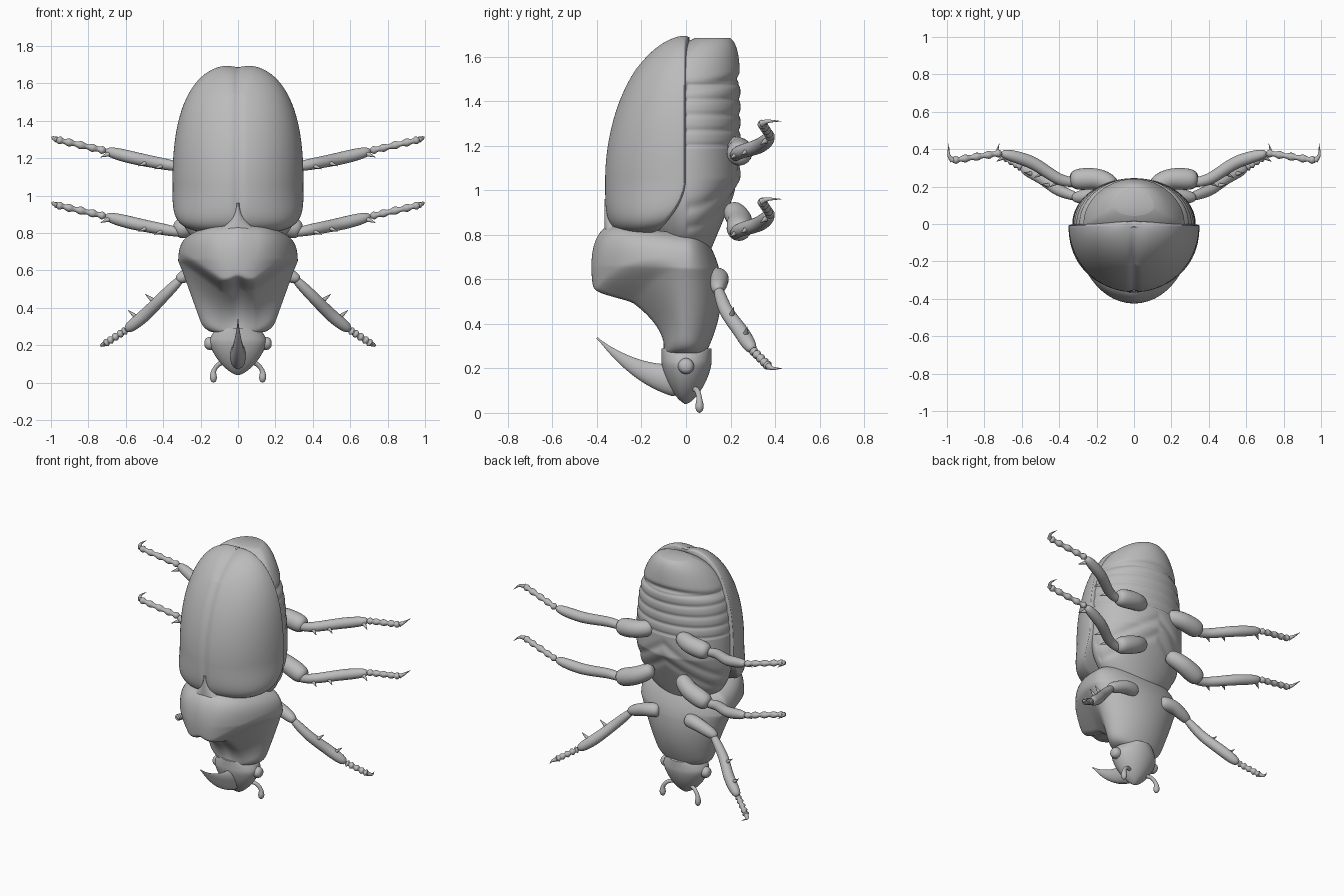
import bpy, bmesh, math
from mathutils import Vector

cube = bpy.data.objects.get("Cube")
if cube:
    bpy.data.objects.remove(cube, do_unlink=True)

grey = bpy.data.materials.new("plain grey")
grey.use_nodes = True
grey.diffuse_color = (.5, .5, .5, 1)
grey.node_tree.nodes["Principled BSDF"].inputs["Base Color"].default_value = grey.diffuse_color


def bell(value, width):
    return math.exp(-(value / width) ** 2)


def dome(u, power):
    """Superellipse profile: full at zero, closing at one."""
    u = min(1, max(0, u))
    return max(.04, (1 - u ** power) ** (1 / power))


def spindle(t):
    """Rounded limb thickness, closing at both ends."""
    return max(.1, (1 - abs(2 * t - 1) ** 4) ** .5)


def taper(t):
    return max(.1, 1 - t)


def skin(name, rings):
    """Closed smooth mesh through equal rings of points."""
    bm = bmesh.new()
    loops = [[bm.verts.new(point) for point in ring] for ring in rings]
    count = len(loops[0])
    for lower, upper in zip(loops, loops[1:]):
        for i in range(count):
            j = (i + 1) % count
            bm.faces.new((lower[i], lower[j], upper[j], upper[i]))
    bm.faces.new(loops[0])
    bm.faces.new(loops[-1])
    bmesh.ops.recalc_face_normals(bm, faces=bm.faces)
    mesh = bpy.data.meshes.new(name)
    bm.to_mesh(mesh)
    bm.free()
    mesh.materials.append(grey)
    mesh.shade_smooth()
    bpy.context.collection.objects.link(bpy.data.objects.new(name, mesh))


def loft(name, bottom, top, section, sculpt, count=128, levels=100):
    """Upright body; section(z) gives half width, middle, front and back y."""
    rings = []
    for level in range(levels + 1):
        z = bottom + (top - bottom) * (1 - math.cos(math.pi * level / levels)) / 2
        width, middle, front, back = section(z)
        ring = []
        for i in range(count):
            angle = math.tau * i / count
            s = math.sin(angle)
            reach = (back if s > 0 else front) - middle
            ring.append(sculpt(width * math.cos(angle), middle + abs(s) * reach, z))
        rings.append(ring)
    skin(name, rings)


def along(points, t):
    """Point at fraction t on a smooth curve through the points."""
    last = len(points) - 1
    i = min(int(t * last), last - 1)
    f = t * last - i
    a, b, c, d = (Vector(points[max(0, min(last, k))]) for k in range(i - 1, i + 3))
    return (b * 2 + (c - a) * f + (a * 2 - b * 5 + c * 4 - d) * f ** 2
            + (b * 3 - a - c * 3 + d) * f ** 3) / 2


def tube(name, points, radius, thickness, side=1, steps=32, count=20):
    """Limb along a curve; thickness(t) scales the radius, side scales x."""
    centres = [along(points, i / steps) for i in range(steps + 1)]
    rings, normal = [], None
    for i, centre in enumerate(centres):
        ahead = (centres[min(i + 1, steps)] - centres[max(i - 1, 0)]).normalized()
        normal = normal - ahead * normal.dot(ahead) if normal else ahead.orthogonal()
        normal.normalize()
        across = ahead.cross(normal)
        size = radius * thickness(i / steps)
        ring = []
        for k in range(count):
            angle = math.tau * k / count
            x, y, z = centre + (normal * math.cos(angle) + across * math.sin(angle)) * size
            ring.append((x * side, y, z))
        rings.append(ring)
    skin(name, rings)


# Wing cases with a centre seam and a notch at the tip
def wing_section(z):
    up, down = max(0, z - 1.05) / .65, max(0, 1.05 - z) / .25
    width = .35 * dome(up, 2.5) * dome(down, 4)
    depth = .365 * dome(up, 1.9) * dome(down, 4) ** .5
    middle = -.01 - .16 * down ** 2
    return width, middle, min(middle, -depth), middle + .025


def wing_shape(x, y, z):
    if y < -.02:
        y += .012 * bell(x, .018)
    return x, y, z - .012 * bell(x, .05) * dome((1.7 - z) / .15, 2)


loft("wing_cases", .8, 1.7, wing_section, wing_shape)

# Raised triangle between the wing cases
loft("wing_base_triangle", .8, .96,
     lambda z: (.01 + 4 * (.96 - z) ** 2, -.33, -.367, -.3), lambda x, y, z: (x, y, z), 32, 16)


# Abdomen with folded segments and a rounded tail plate
def abdomen_section(z):
    up, down = max(0, z - 1.05) / .65, max(0, 1.05 - z) / .35
    swell = dome(up, 2.5) * dome(down, 2.5)
    middle = .11 * up ** 8
    return .33 * swell, middle, middle - .15 * swell, .245 * dome(up, 8) * (1 - .6 * down)


def abdomen_shape(x, y, z):
    if y > 0:
        fold = .06 * bell(z - 1.5 + .4 * x * x, .02)
        if 1.2 < z < 1.48:
            fold += .035 * (1 - abs(math.sin((z - 1.2) / .07 * math.pi))) ** 1.5
        for height in (1.02, 1.13):
            fold += .035 * bell(z - height + .65 * abs(x), .03)
        y *= 1 - fold
        x *= 1 - .6 * fold
    return x, y, z


loft("abdomen", .7, 1.685, abdomen_section, abdomen_shape, levels=180)


# Front shield with an overhanging two-lobed hump
def shield_section(z):
    rim = dome((z - .6) / .25, 4)
    width = min(.18 + .36 * (z - .27), .32 * rim) * dome((.36 - z) / .1, 4)
    return width, 0, -rim ** .3, .16 - .9 * (z - .55) ** 2


def shield_shape(x, y, z):
    if y < 0:
        level = z - .7 * max(0, abs(x) - .09) - .02 * bell(x, .035)
        slope = .1 + 3.2 * max(0, level - .28) ** 2
        hump = .425 - .8 * (level - .64) ** 2
        blend = max(0, min(1, (level - .49) / .07))
        blend *= blend * (3 - 2 * blend)
        y *= slope + (hump - slope) * blend
    return x, y, z - .5 * max(0, y + .3) * max(0, z - .6)


loft("front_shield", .27, .84, shield_section, shield_shape)


# Head with an upswept horn
def head_section(z):
    swell = dome((.23 - z) / .19, 1.5)
    return .155 * swell * dome((z - .2) / .13, 2), -.01, -.11 * swell, .115 * swell


loft("head", .04, .29, head_section, lambda x, y, z: (x, y, z), 64, 40)
tube("horn", [(0, -.05 * i, .145 + 1.2 * (.05 * i) ** 2) for i in range(9)], .085,
     lambda t: min(1, .4 + 5 * t) * max(.05, 1 - t) ** .95, .6)


def leg(name, side, girth, flare, thigh, shin, toe, claw, spine, spots):
    """Thigh, spined shin, five-beaded foot and hooked claw."""
    tube(name + "_thigh", thigh, girth, lambda t: spindle(t) * (1 + flare * (t - .5)), side)
    tube(name + "_shin", shin, .037, lambda t: spindle(t) * (.75 + .25 * t), side)
    tube(name + "_foot", [shin[-1], toe], .021,
         lambda t: .82 - .2 * math.cos(math.tau * 5 * t), side, 40, 14)
    tube(name + "_claw", [toe] + claw, .016, taper, side, 16, 12)
    for t in spots:
        base = along(shin, t)
        tube(name + "_spine", [base, base + Vector(spine)], .02, taper, side, 6, 10)


# Paired legs, eyes and antennae
for side, tag in ((1, "left"), (-1, "right")):
    for place, drop, lift in (("_hind_leg", 0, 0), ("_middle_leg", .35, .07)):
        def lowered(*points):
            return [(x, y, z - drop) for x, y, z in points]

        leg(tag + place, side, .056, .25,
            lowered((.1, .2, 1.2 + lift), (.2, .24, 1.18 + lift / 2), (.34, .235, 1.16)),
            lowered((.29, .22, 1.15), (.4, .24, 1.17), (.55, .33, 1.2), (.71, .38, 1.24)),
            lowered((.97, .34, 1.3))[0], lowered((.99, .37, 1.31), (.99, .43, 1.31)),
            (.06, -.035, -.025), (.3, .5, .9))
    leg(tag + "_front_leg", side, .042, -.4,
        [(.1, .13, .61), (.2, .15, .6), (.33, .14, .55)],
        [(.29, .14, .57), (.4, .18, .46), (.5, .25, .36), (.6, .3, .28)],
        (.71, .37, .21), [(.73, .39, .2), (.72, .43, .2)], (.06, .01, .05), (.45, .75))
    tube(tag + "_eye", [(.11, 0, .21), (.18, 0, .21)], .036,
         lambda t: max(.05, 1 - (2 * t - 1) ** 2) ** .5, side)
    tube(tag + "_antenna", [(.05, .03, .11), (.1, .05, .1), (.13, .06, .06), (.13, .06, 0)], .012,
         lambda t: (1 + .6 * bell(t - .85, .15)) * dome(5 * t - 4, 2), side)
